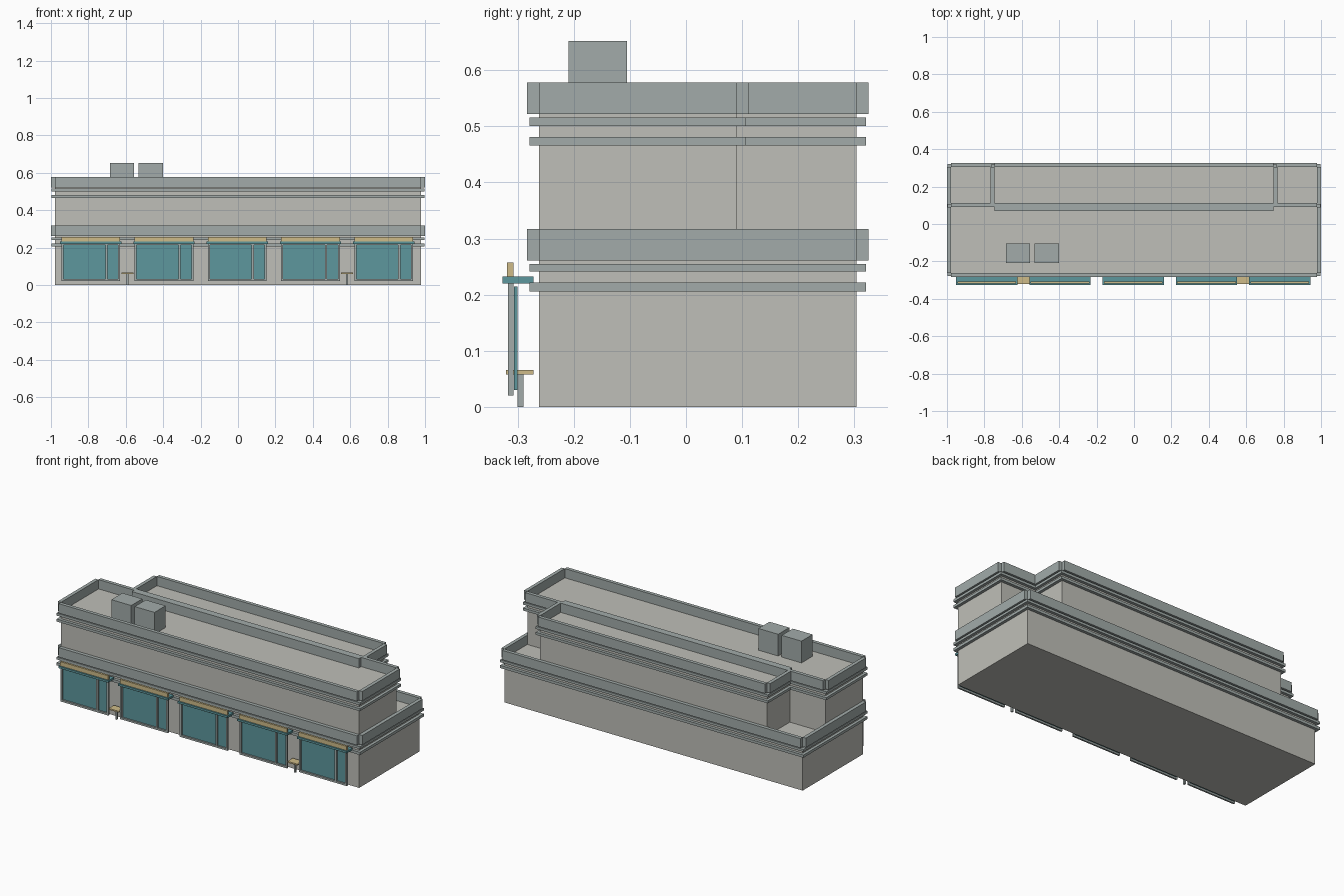
import bpy, bmesh

if "Cube" in bpy.data.objects:
    bpy.data.objects.remove(bpy.data.objects["Cube"])


def material(name, rgb):
    m = bpy.data.materials.new(name)
    m.diffuse_color = (*rgb, 1)
    m.use_nodes = True
    m.node_tree.nodes["Principled BSDF"].inputs["Base Color"].default_value = m.diffuse_color
    return m


WALL = material("wall_grey", (0.52, 0.52, 0.48))
TRIM = material("trim_grey", (0.36, 0.41, 0.40))
TEAL = material("teal_glass", (0.11, 0.31, 0.34))
TAN = material("tan_wood", (0.62, 0.50, 0.25))


def boxes(name, spans, mat):
    """One object from boxes given as (x0, x1, y0, y1, z0, z1)."""
    bm = bmesh.new()
    for x0, x1, y0, y1, z0, z1 in spans:
        verts = bmesh.ops.create_cube(bm, size=1)["verts"]
        bmesh.ops.scale(bm, vec=(x1 - x0, y1 - y0, z1 - z0), verts=verts)
        bmesh.ops.translate(bm, vec=((x0 + x1) / 2, (y0 + y1) / 2, (z0 + z1) / 2), verts=verts)
    mesh = bpy.data.meshes.new(name)
    bm.to_mesh(mesh)
    bm.free()
    mesh.materials.append(mat)
    obj = bpy.data.objects.new(name, mesh)
    bpy.context.collection.objects.link(obj)
    return obj


def storey(name, hx, y0, y1, z0, roof, bands):
    """Wall block with two projecting bands and an outer parapet."""
    boxes(name + "_walls", [(-hx, hx, y0, y1, z0, roof)], WALL)
    p = 0.017
    boxes(name + "_bands", [(-hx - p, hx + p, y0 - p, y1 + p, a, b) for a, b in bands], TRIM)
    t, a, b = 0.021, roof - 0.001, roof + 0.055
    boxes(name + "_parapet", [
        (-hx, hx, y0 - t, y0, a, b), (-hx, hx, y1, y1 + t, a, b),
        (-hx - t, -hx, y0, y1, a, b), (hx, hx + t, y0, y1, a, b)], TRIM)


# Building blocks
upper_bands = [(0.466, 0.481), (0.501, 0.516)]
storey("ground_floor", 0.979, -0.262, 0.304, 0, 0.262, [(0.206, 0.222), (0.241, 0.255)])
storey("upper_front", 0.979, -0.262, 0.090, 0.262, 0.523, upper_bands)
storey("upper_back", 0.745, 0.090, 0.304, 0.262, 0.523, upper_bands)

# Rooftop units
for i, x in enumerate((-0.62, -0.467)):
    boxes(f"roof_unit_{i + 1}", [(x - 0.065, x + 0.065, -0.209, -0.105, 0.523, 0.652)], TRIM)

# Shop windows: frame with mullion, glass, ledge and sign board
for i in range(5):
    c = -0.004 + (i - 2) * 0.3915
    l, r, m, f = c - 0.157, c + 0.157, c + 0.083, 0.011
    n = f"window_{i + 1}_"
    y0, y1 = -0.317, -0.307
    boxes(n + "frame", [
        (l, l + f, y0, y1, 0.02, 0.225), (r - f, r, y0, y1, 0.02, 0.225),
        (m - f / 2, m + f / 2, y0, y1, 0.031, 0.214),
        (l + f, r - f, y0, y1, 0.02, 0.031), (l + f, r - f, y0, y1, 0.214, 0.225)], TRIM)
    boxes(n + "glass", [(l + 0.006, r - 0.006, -0.3065, -0.300, 0.03, 0.215)], TEAL)
    boxes(n + "ledge", [(c - 0.164, c + 0.164, -0.327, -0.272, 0.22, 0.232)], TEAL)
    boxes(n + "sign_board", [(c - 0.157, c + 0.157, -0.319, -0.307, 0.232, 0.257)], TAN)

# Small benches between the windows
for i, x in enumerate((-0.591, 0.583)):
    boxes(f"bench_{i + 1}_seat", [(x - 0.033, x + 0.033, -0.321, -0.272, 0.058, 0.066)], TAN)
    boxes(f"bench_{i + 1}_leg", [(x - 0.005, x + 0.005, -0.300, -0.290, 0, 0.058)], TRIM)
